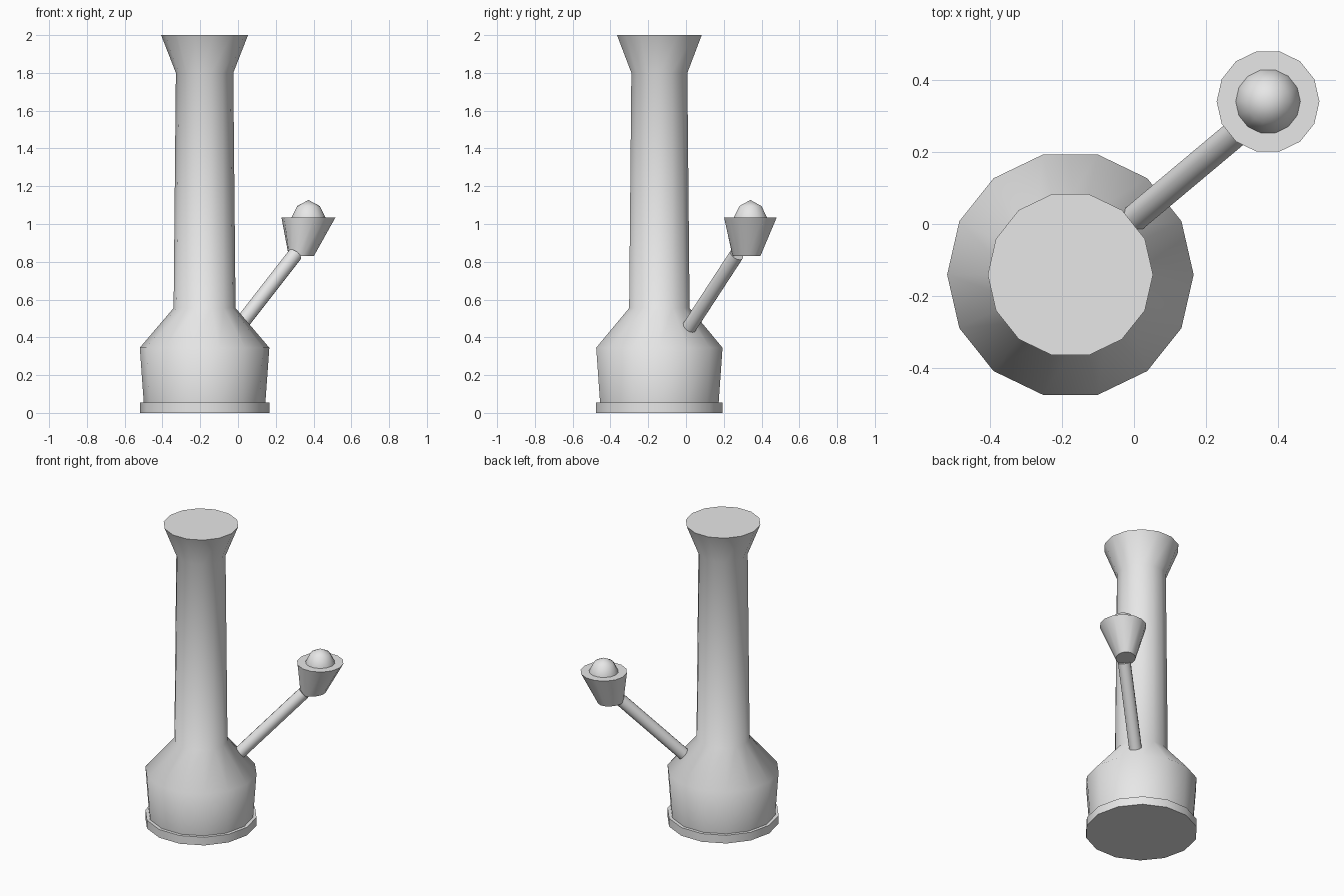
import bpy, bmesh, math
from mathutils import Vector

if "Cube" in bpy.data.objects:
    bpy.data.objects.remove(bpy.data.objects["Cube"])

SIDES = 14
grey = bpy.data.materials.new("light grey")
grey.diffuse_color = (0.8, 0.8, 0.8, 1)
grey.use_nodes = True
grey.node_tree.nodes["Principled BSDF"].inputs["Base Color"].default_value = grey.diffuse_color


def finish(name, bm):
    bmesh.ops.recalc_face_normals(bm, faces=bm.faces[:])
    me = bpy.data.meshes.new(name)
    bm.to_mesh(me)
    bm.free()
    me.materials.append(grey)
    ob = bpy.data.objects.new(name, me)
    bpy.context.collection.objects.link(ob)
    bpy.ops.object.select_all(action='DESELECT')
    ob.select_set(True)
    bpy.context.view_layer.objects.active = ob
    bpy.ops.object.shade_smooth_by_angle(angle=math.radians(60))
    return ob


def loft(name, rings, tip=None):
    """Join rings of points, capping the bottom and closing the top flat or to a tip."""
    bm = bmesh.new()
    loops = [[bm.verts.new(p) for p in ring] for ring in rings]
    for a, b in zip(loops, loops[1:]):
        for i in range(SIDES):
            j = (i + 1) % SIDES
            bm.faces.new((a[i], a[j], b[j], b[i]))
    bm.faces.new(loops[0])
    if tip:
        t = bm.verts.new(tip)
        for i in range(SIDES):
            bm.faces.new((loops[-1][i], loops[-1][(i + 1) % SIDES], t))
    else:
        bm.faces.new(loops[-1])
    return finish(name, bm)


def ring(cx, cy, z, rx, ry=None, turn=0.0):
    """Level ring; rx and ry are its radii along axes rotated by turn."""
    ry = ry or rx
    pts = []
    for i in range(SIDES):
        a = 2 * math.pi * i / SIDES
        u, v = rx * math.cos(a - turn), ry * math.sin(a - turn)
        pts.append((cx + u * math.cos(turn) - v * math.sin(turn),
                    cy + u * math.sin(turn) + v * math.cos(turn), z))
    return pts


# Foot, chamber, neck and flared mouth
BX, BY = -0.177, -0.141
profile = [(0.343, 0), (0.343, 0.055), (0.322, 0.055), (0.343, 0.345),
           (0.164, 0.555), (0.152, 1.80), (0.23, 2.0)]
loft("body", [ring(BX, BY, z, r) for r, z in profile])

# Slanted side tube
start, end = Vector((0.0, 0.015, 0.45)), Vector((0.302, 0.268, 0.838))
axis = end - start
bm = bmesh.new()
bmesh.ops.create_cone(bm, cap_ends=True, segments=SIDES, radius1=0.039,
                      radius2=0.039, depth=axis.length)
mat = axis.to_track_quat('Z', 'Y').to_matrix().to_4x4()
mat.translation = (start + end) / 2
bm.transform(mat)
finish("side_tube", bm)

# Funnel cup, leaning toward the tube, and its dome
CX, CY = 0.373, 0.341
loft("cup", [ring(0.335, 0.32, 0.83, 0.08, 0.06, math.radians(55)),
             ring(CX, CY, 1.035, 0.143)])
loft("dome", [ring(CX, CY, 1.03, 0.09), ring(CX, CY, 1.035, 0.09),
              ring(CX, CY, 1.095, 0.06)], tip=(CX, CY, 1.127))
